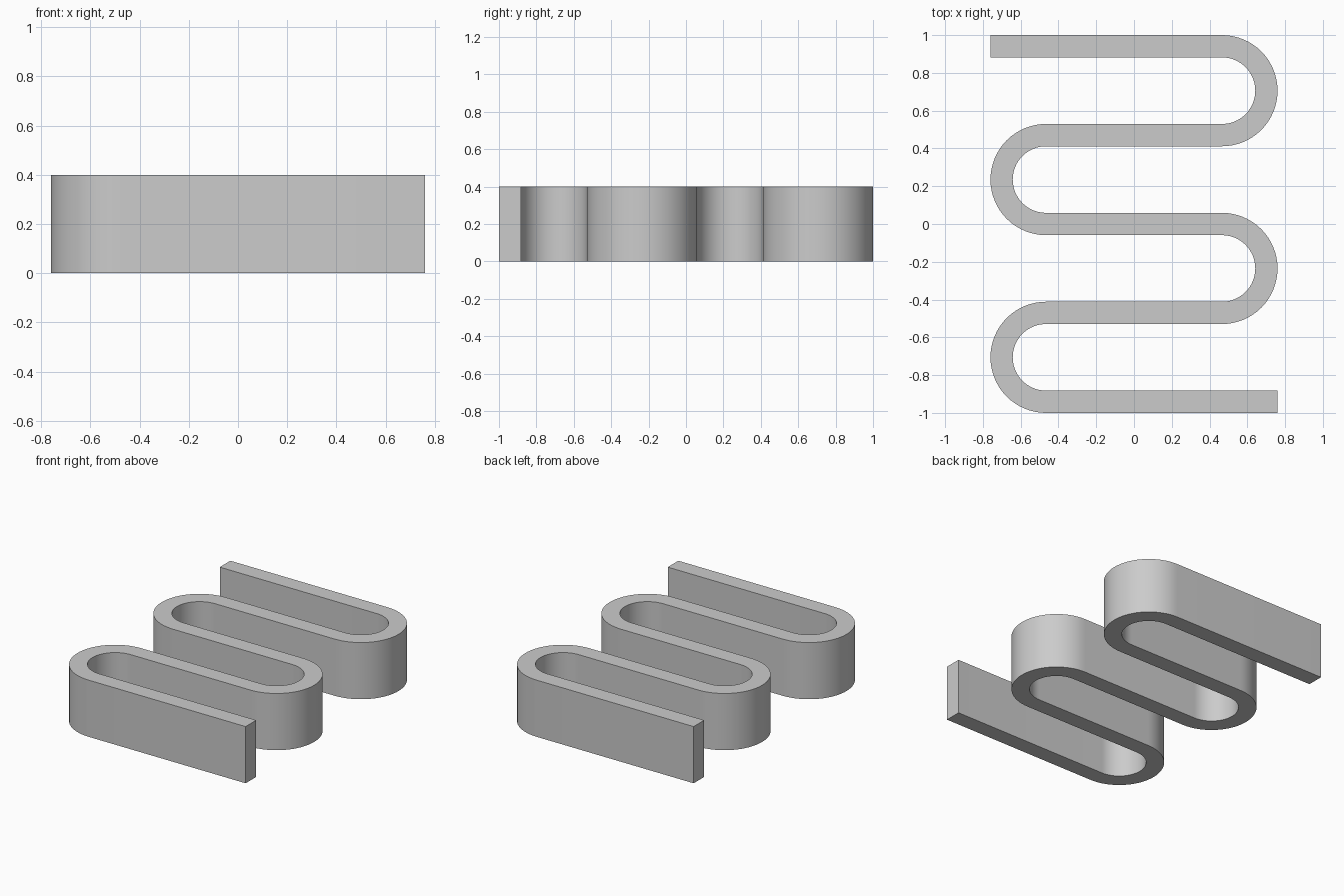
import bpy, bmesh, math
from mathutils import Vector

if "Cube" in bpy.data.objects:
    bpy.data.objects.remove(bpy.data.objects["Cube"])

RUNS = 5
HALF_WIDTH = 0.76
THICK = 0.118
HEIGHT = 0.4
PITCH = (2 - THICK) / (RUNS - 1)
RADIUS = PITCH / 2
TURN_X = HALF_WIDTH - RADIUS - THICK / 2
STEPS = 32

# Winding centre line with a sideways direction at each point
start_y = -1 + THICK / 2
path = [(Vector((HALF_WIDTH, start_y, 0)), Vector((0, -1, 0)))]
for turn in range(RUNS - 1):
    side = -1 if turn % 2 == 0 else 1
    centre = Vector((side * TURN_X, start_y + (turn + 0.5) * PITCH, 0))
    for i in range(STEPS + 1):
        a = math.pi * (i / STEPS - 0.5)
        radial = Vector((side * math.cos(a), math.sin(a), 0))
        path.append((centre + radial * RADIUS, radial * -side))
path.append((Vector((-HALF_WIDTH, -start_y, 0)), Vector((0, -1, 0))))

# Sweep the rectangular section along the path
bm = bmesh.new()
up = Vector((0, 0, HEIGHT))
rings = []
for point, normal in path:
    off = normal * THICK / 2
    rings.append([bm.verts.new(p) for p in
                  (point + off, point - off, point - off + up, point + off + up)])
for a, b in zip(rings, rings[1:]):
    for k in range(4):
        n = (k + 1) % 4
        bm.faces.new((a[k], a[n], b[n], b[k]))
bm.faces.new(rings[0])
bm.faces.new(rings[-1])
bmesh.ops.recalc_face_normals(bm, faces=bm.faces)
mesh = bpy.data.meshes.new("serpentine_strip")
bm.to_mesh(mesh)
bm.free()

strip = bpy.data.objects.new("serpentine_strip", mesh)
bpy.context.collection.objects.link(strip)

# Plain grey
grey = bpy.data.materials.new("light_grey")
grey.use_nodes = True
colour = (0.6, 0.6, 0.6, 1)
grey.diffuse_color = colour
grey.node_tree.nodes["Principled BSDF"].inputs["Base Color"].default_value = colour
mesh.materials.append(grey)

# Smooth bends, sharp edges
bpy.ops.object.select_all(action="DESELECT")
strip.select_set(True)
bpy.context.view_layer.objects.active = strip
bpy.ops.object.shade_smooth_by_angle(angle=math.radians(30))
